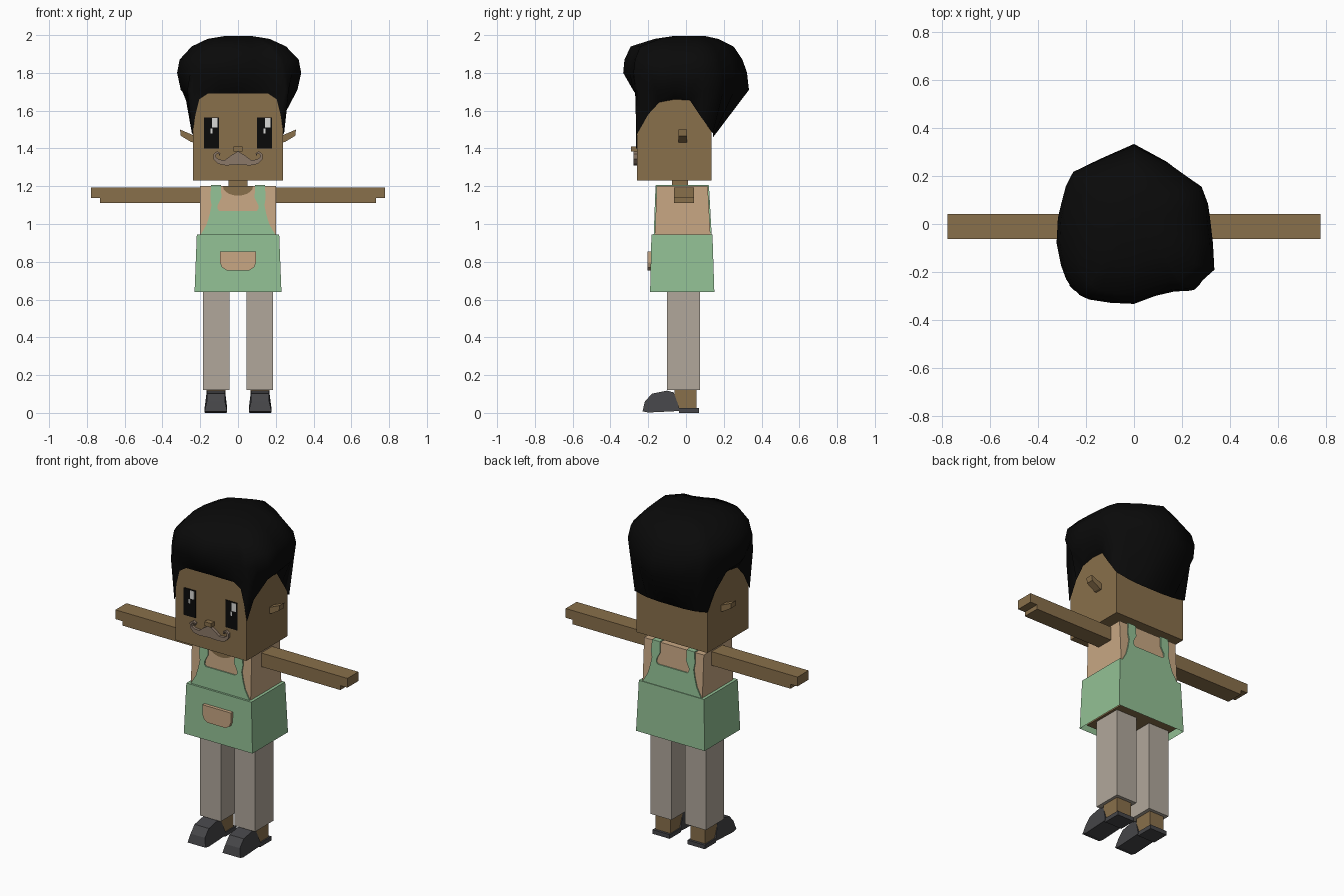
import bpy, bmesh, math

cube = bpy.data.objects.get("Cube")
if cube:
    bpy.data.objects.remove(cube, do_unlink=True)


def colour(name, r, g, b):
    m = bpy.data.materials.new(name)
    m.use_nodes = True
    m.diffuse_color = (r, g, b, 1)
    node = m.node_tree.nodes["Principled BSDF"]
    node.inputs["Base Color"].default_value = (r, g, b, 1)
    node.inputs["Roughness"].default_value = 0.9
    return m


SKIN = colour("brown skin", .25, .16, .07)
GREEN = colour("apron green", .29, .53, .30)
TAN = colour("shirt tan", .58, .39, .23)
GREY = colour("trouser grey", .44, .39, .33)
SHOE = colour("shoe charcoal", .06, .06, .065)
BLACK = colour("black hair", .003, .003, .003)
WHITE = colour("eye glint", .7, .7, .68)
TACHE = colour("moustache taupe", .26, .19, .14)


def finish(name, bm, mat, smooth=False):
    bmesh.ops.recalc_face_normals(bm, faces=bm.faces)
    for f in bm.faces:
        f.smooth = smooth
    me = bpy.data.meshes.new(name)
    bm.to_mesh(me)
    bm.free()
    me.materials.append(mat)
    ob = bpy.data.objects.new(name, me)
    bpy.context.collection.objects.link(ob)
    return ob


def loft(name, rings, mat, caps=(True, True), smooth=False):
    """Join matching closed rings of points, with optional end caps."""
    bm = bmesh.new()
    vs = [[bm.verts.new(p) for p in ring] for ring in rings]
    n = len(vs[0])
    for a, b in zip(vs, vs[1:]):
        for i in range(n):
            j = (i + 1) % n
            bm.faces.new((a[i], a[j], b[j], b[i]))
    if caps[0]:
        bm.faces.new(vs[0])
    if caps[1]:
        bm.faces.new(vs[-1])
    return finish(name, bm, mat, smooth)


def prism(name, pts, a, b, mat, place=lambda u, v, d: (u, d, v)):
    return loft(name, [[place(u, v, d) for u, v in pts] for d in (a, b)], mat)


def rect(x, y0, y1, z):
    return [(-x, y0, z), (x, y0, z), (x, y1, z), (-x, y1, z)]


def block(name, x0, x1, y0, y1, z0, z1, mat):
    return prism(name, [(x0, z0), (x1, z0), (x1, z1), (x0, z1)], y0, y1, mat)


def mirrored(half):
    """Complete a half outline (positive x) with its mirror image."""
    return half + [(-p[0], *p[1:]) for p in reversed(half) if abs(p[0]) > .001]


# Head, neck and nose
block("head", -.238, .238, -.26, .135, 1.23, 1.7, SKIN)
block("neck", -.05, .05, -.075, .01, 1.17, 1.24, SKIN)
block("nose", -.023, .023, -.29, -.255, 1.385, 1.41, SKIN)

# Torso, hips and neckline
loft("shirt", [rect(.2, -.165, .13, .93), rect(.2, -.155, .115, 1.2)], TAN)
loft("hips", [rect(.2, -.165, .125, .66), rect(.2, -.165, .125, .93)], SKIN)
collar = [(.08 * math.cos(t), 1.2 - .05 * math.sin(t))
          for t in [math.pi * i / 10 for i in range(11)]]
prism("neckline", collar, -.162, -.15, SKIN)

# Apron skirt, open underneath
loft("apron_skirt", [rect(.23, -.19, .15, .64), rect(.218, -.183, .14, .945)],
     GREEN, caps=(False, True))

# Apron bib with straps, leaning with the shirt, front and back
bib = mirrored([(.2, .94), (.185, .965), (.165, 1.0), (.15, 1.05), (.14, 1.1),
                (.147, 1.14), (.142, 1.205), (.09, 1.205), (.088, 1.14),
                (.108, 1.1), (.108, 1.08), (.1, 1.07)])
prism("apron_bib_front", bib, -.171, -.164, GREEN,
      lambda u, v, d: (u, d + (v - .94) * .037, v))
prism("apron_bib_back", bib, .128, .136, GREEN,
      lambda u, v, d: (u, d - (v - .94) * .055, v))

# Pocket with rounded lower corners
pocket = mirrored([(.095, .855), (.095, .795), (.085, .77), (.06, .755)])
prism("pocket", pocket, -.205, -.18, TAN)

# Paired limbs, shoes, ears, straps and eyes
arm = [(.19, 1.11), (.73, 1.11), (.73, 1.137), (.777, 1.137), (.777, 1.193), (.19, 1.193)]
ear = [(.23, 1.43), (.25, 1.435), (.303, 1.467), (.307, 1.5), (.23, 1.467)]
toe = [(-.035, .01), (-.035, .025), (-.065, .108), (-.1, .118), (-.18, .102),
       (-.218, .06), (-.23, .008), (-.2, .002)]


def toe_place(s):
    # The upper narrows toward the top
    return lambda u, v, d: (s * (.117 + d * (1 if v < .05 else .8)), u, v)


for side, s in (("left", 1), ("right", -1)):
    prism(side + "_arm", [(s * x, z) for x, z in arm], -.063, .042, SKIN)
    prism(side + "_ear", [(s * x, z) for x, z in ear], -.04, .005, SKIN)
    block(side + "_trouser_leg", s * .045, s * .185, -.1, .075, .12, .68, GREY)
    block(side + "_ankle", s * .067, s * .167, -.06, .055, .02, .125, SKIN)
    block(side + "_heel", s * .06, s * .175, -.037, .07, 0, .025, SHOE)
    prism(side + "_shoe", toe, -.06, .06, SHOE, toe_place(s))
    block(side + "_shoulder_strap", s * .09, s * .142, -.16, .12, 1.198, 1.206, GREEN)
    ex = s * .14
    block(side + "_eye", ex - .04, ex + .04, -.264, -.258, 1.4, 1.565, BLACK)
    block(side + "_glint", ex + .003, ex + .032, -.266, -.262, 1.51, 1.56, WHITE)
    block(side + "_small_glint", ex - .005, ex + .006, -.266, -.262, 1.48, 1.505, WHITE)

    # Moustache wing: a tapering ribbon that ends in a curl
    path = [(0, 1.35, .036), (.03, 1.337, .026), (.065, 1.325, .015),
            (.1, 1.329, .012), (.122, 1.347, .008), (.124, 1.368, .006),
            (.11, 1.38, .005), (.097, 1.373, .004), (.098, 1.362, .003)]
    upper, lower = [], []
    for i, (x, z, w) in enumerate(path):
        p, q = path[max(i - 1, 0)], path[min(i + 1, len(path) - 1)]
        dx, dz = (q[0] - p[0], q[1] - p[1]) if i else (1, 0)
        k = w / math.hypot(dx, dz)
        upper.append((s * (x - dz * k), z + dx * k))
        lower.append((s * (x + dz * k), z - dx * k))
    rings = [[(a[0], -.277, a[1]), (b[0], -.277, b[1]), (b[0], -.258, b[1]), (a[0], -.258, a[1])]
             for a, b in zip(upper, lower)]
    loft(side + "_moustache", rings, TACHE)

# Hair: hairline rim around the head, swelling to an uneven crown
rim = mirrored([(0, -.266, 1.69), (.08, -.268, 1.69), (.16, -.268, 1.69), (.205, -.267, 1.66),
                (.225, -.266, 1.58), (.243, -.262, 1.47), (.246, -.2, 1.58),
                (.246, -.14, 1.645), (.246, -.06, 1.66), (.246, .02, 1.655),
                (.246, .07, 1.58), (.244, .142, 1.48), (.16, .144, 1.465),
                (.08, .144, 1.46), (0, .144, 1.46)])
crown = [(-.01, .345), (.05, .315), (.1, .31), (.155, .255), (.3, .15), (.32, 0),
         (.335, -.14), (.335, -.19), (.24, -.275), (.14, -.28), (-.02, -.34),
         (-.215, -.31), (-.295, -.215), (-.33, -.04), (-.31, .06), (-.27, .22), (-.1, .3)]


def crown_point(x, y):
    """Where the ray from the centre through (x, y) meets the crown outline."""
    for (ax, ay), (bx, by) in zip(crown, crown[1:] + crown[:1]):
        ex, ey = bx - ax, by - ay
        det = x * ey - y * ex
        if abs(det) > 1e-9:
            t = (ax * ey - ay * ex) / det
            u = (ax * y - ay * x) / det
            if t > 0 and -1e-6 <= u <= 1 + 1e-6:
                return x * t, y * t
    return x, y


# Height, then sideways, forward and backward spread of each layer
layers = [(1.71, .94, .84, .98), (1.8, 1, 1, .95), (1.87, .96, .98, .88),
          (1.94, .76, .88, .74), (1.98, .5, .5, .5), (1.995, .22, .2, .3)]
rings = [rim]
for n, (z, sx, front, back) in enumerate(layers):
    ring = []
    for x, y, _ in rim:
        cx, cy = crown_point(x, y)
        px, py = cx * sx, cy * (front if cy < 0 else back)
        if n < 2:
            # Keep the lower layers outside the head
            k = max(1, (math.hypot(x, y) + .015) / math.hypot(px, py))
            px, py = px * k, py * k
        ring.append((px, py, z))
    rings.append(ring)
loft("hair", rings, BLACK, caps=(False, True), smooth=True)
